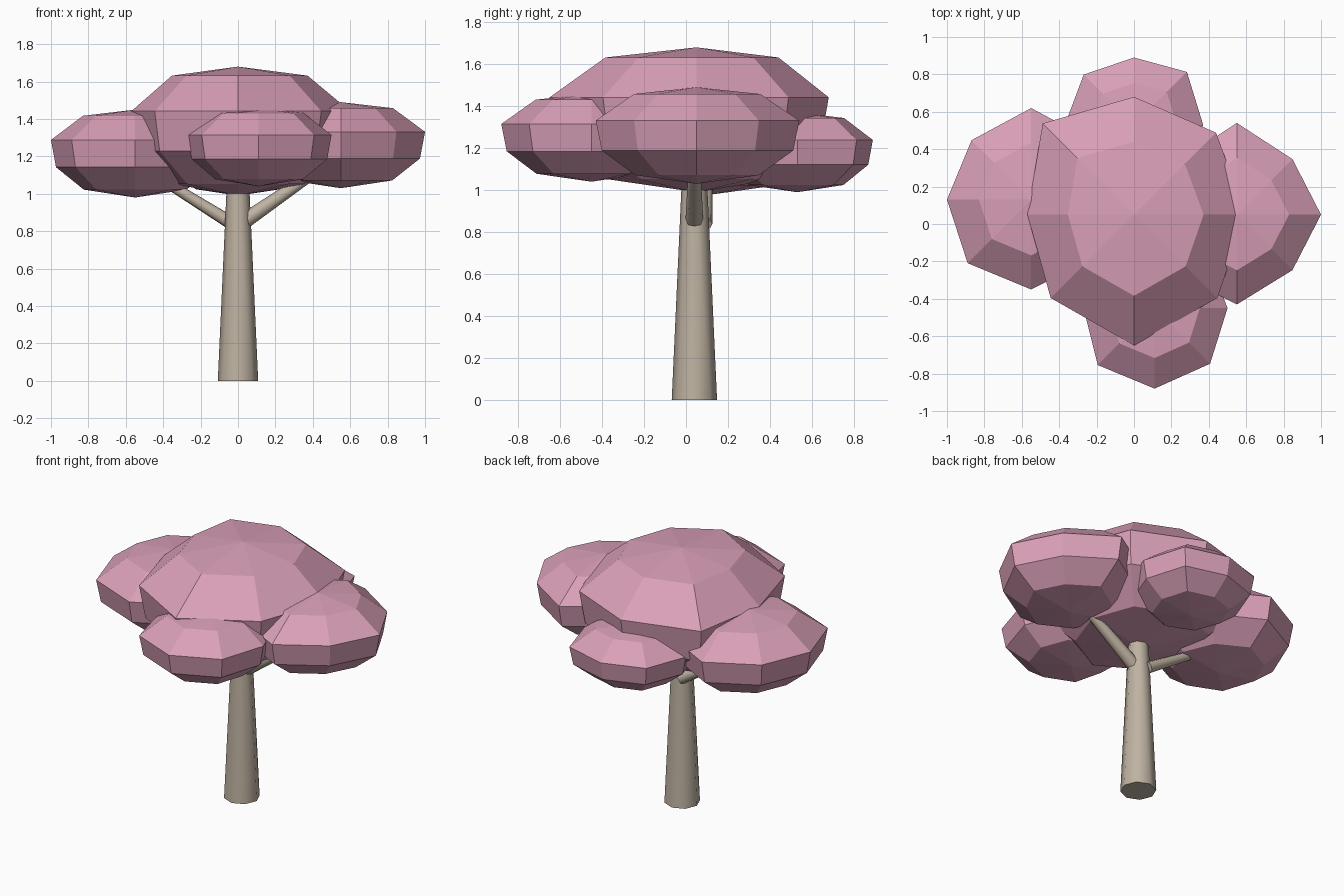
import bpy, bmesh
from math import cos, sin, pi
from mathutils import Vector

cube = bpy.data.objects.get("Cube")
if cube:
    bpy.data.objects.remove(cube, do_unlink=True)


def material(name, rgb):
    m = bpy.data.materials.new(name)
    m.use_nodes = True
    m.diffuse_color = (*rgb, 1)
    m.node_tree.nodes["Principled BSDF"].inputs["Base Color"].default_value = (*rgb, 1)
    return m


pink = material("blossom pink", (0.70, 0.35, 0.48))
bark = material("pale bark", (0.52, 0.45, 0.36))

# Height and radius of each ring of a foliage clump, relative to its size
RINGS = [(0.86, 0.62), (0.31, 1.0), (-0.31, 0.94), (-0.82, 0.61)]


def add_object(name, bm, mat):
    bmesh.ops.recalc_face_normals(bm, faces=bm.faces)
    mesh = bpy.data.meshes.new(name)
    bm.to_mesh(mesh)
    bm.free()
    mesh.materials.append(mat)
    obj = bpy.data.objects.new(name, mesh)
    bpy.context.collection.objects.link(obj)
    return obj


def foliage(name, centre, half_height, radii):
    """Faceted, slightly uneven ball; radii run counter-clockwise from +x."""
    bm = bmesh.new()
    c, n = Vector(centre), len(radii)
    loops = []
    for h, f in RINGS:
        loops.append([bm.verts.new(c + Vector((r * f * cos(2 * pi * i / n),
                                               r * f * sin(2 * pi * i / n),
                                               h * half_height)))
                      for i, r in enumerate(radii)])
    top = bm.verts.new(c + Vector((0, 0, half_height)))
    bottom = bm.verts.new(c - Vector((0, 0, half_height)))
    for i in range(n):
        j = (i + 1) % n
        bm.faces.new((top, loops[0][i], loops[0][j]))
        bm.faces.new((bottom, loops[-1][j], loops[-1][i]))
        for a, b in zip(loops, loops[1:]):
            bm.faces.new((a[i], b[i], b[j], a[j]))
    add_object(name, bm, pink)


def limb(name, start, end, r1, r2, sides=8):
    """Tapered round limb between two points."""
    start, end = Vector(start), Vector(end)
    axis = end - start
    bm = bmesh.new()
    bmesh.ops.create_cone(bm, cap_ends=True, segments=sides, radius1=r1, radius2=r2,
                          depth=axis.length)
    bmesh.ops.rotate(bm, verts=bm.verts,
                     matrix=Vector((0, 0, 1)).rotation_difference(axis).to_matrix())
    bmesh.ops.translate(bm, verts=bm.verts, vec=(start + end) / 2)
    obj = add_object(name, bm, bark)
    bpy.ops.object.select_all(action="DESELECT")
    obj.select_set(True)
    bpy.context.view_layer.objects.active = obj
    bpy.ops.object.shade_smooth_by_angle(angle=pi / 3)


# Trunk and branches
limb("trunk", (0, 0.04, 0), (0, 0.04, 1.05), 0.108, 0.06)
limb("left_branch", (0.02, 0.04, 0.845), (0.42, 0.04, 1.12), 0.043, 0.028)
limb("right_branch", (-0.03, 0.09, 0.84), (-0.40, 0.10, 1.07), 0.036, 0.026)

# Foliage
foliage("crown_foliage", (0, 0.05, 1.335), 0.345,
        (0.6, 0.62, 0.63, 0.69, 0.57, 0.63, 0.7, 0.63))
foliage("right_foliage", (-0.55, 0.13, 1.215), 0.235,
        (0.45, 0.45, 0.49, 0.45, 0.45, 0.48, 0.48, 0.45))
foliage("left_foliage", (0.55, 0.05, 1.26), 0.23,
        (0.45, 0.42, 0.49, 0.42, 0.45, 0.45, 0.48, 0.42))
foliage("front_foliage", (0.11, -0.45, 1.25), 0.21,
        (0.39, 0.4, 0.4, 0.4, 0.38, 0.43, 0.43, 0.42))
foliage("back_foliage", (0, 0.53, 1.18), 0.19,
        (0.37, 0.4, 0.36, 0.38, 0.37, 0.38, 0.38, 0.38))
